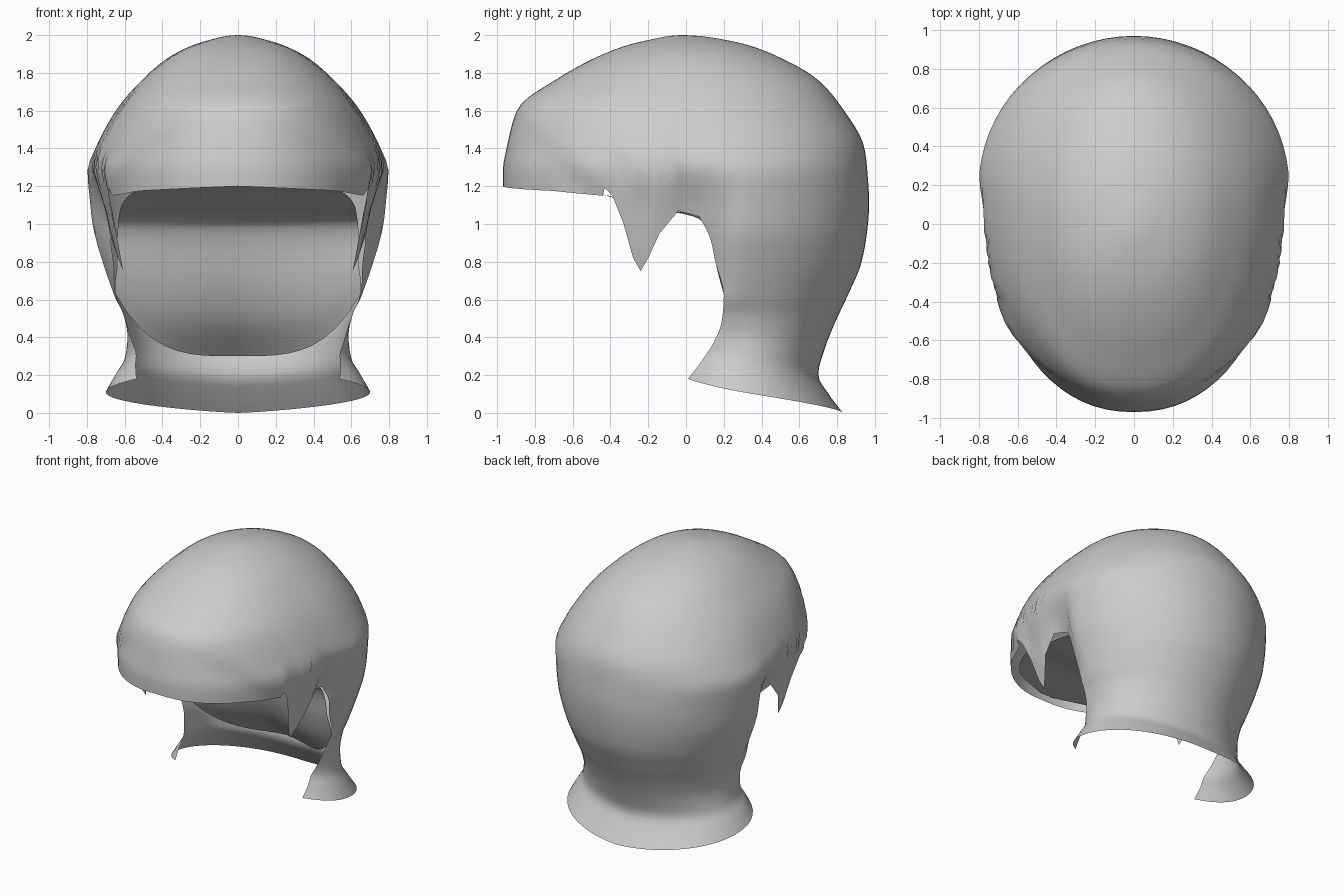
import bpy, bmesh
from math import sin, cos, asin, pi, sqrt, copysign

if "Cube" in bpy.data.objects:
    bpy.data.objects.remove(bpy.data.objects["Cube"])

# horizontal sections: height, front y, back y, half width, y of widest point
SECTIONS = [
    (2.00, -.02, -.02, .00, -.02), (1.98, -.17, .18, .13, .00), (1.95, -.30, .32, .23, .01),
    (1.88, -.48, .50, .37, .03), (1.77, -.68, .69, .50, .06), (1.61, -.89, .83, .64, .10),
    (1.40, -.95, .945, .755, .17), (1.28, -.97, .96, .80, .20), (1.10, -.97, .97, .785, .20),
    (.97, -.97, .96, .77, .20), (.80, -.97, .93, .72, .20), (.63, -.80, .86, .66, .21),
    (.48, -.45, .79, .605, .25), (.34, -.15, .735, .585, .28), (.20, -.08, .70, .60, .30),
    (.10, -.09, .755, .65, .30), (.00, -.12, .83, .70, .30)]
# lower front rim seen from the side: y, z (visor, cheek point, ear arch)
RIM = [(-.97, 1.2), (-.7, 1.175), (-.44, 1.15), (-.43, 1.19), (-.39, 1.15), (-.33, 1.0),
       (-.28, .82), (-.24, .75), (-.2, .82), (-.14, .95), (-.04, 1.07), (.07, 1.04)]
# front edge of the neck guard: level, y
NECK_EDGE = [(1.04, .07), (.92, .13), (.8, .155), (.62, .2), (.44, .19), (.3, .155), (.12, .075), (0, .01)]
# inner lining rows: centre y, centre z, side y, side z, half width
LINING = [(-.94, 1.23, -.94, 1.23, .06), (-.8, 1.21, -.78, 1.2, .38), (-.5, 1.17, -.48, 1.165, .56),
          (-.25, 1.10, -.22, 1.09, .62), (.05, 1.05, .04, 1.04, .63), (.17, 1.0, .1, 1.0, .635),
          (.22, .9, .14, .9, .64), (.28, .7, .16, .78, .64), (.38, .5, .18, .7, .65),
          (.58, .3, .2, .63, .65)]
FRONT_POWER = 2.2


def smooth(v):
    v = max(0.0, min(1.0, v))
    return v * v * (3 - 2 * v)


def curve(keys, vals, t):
    """Smooth interpolation without overshoot."""
    i = max(k for k in range(len(keys) - 1) if k == 0 or keys[k] <= t + 1e-9)
    d = [(vals[k + 1] - vals[k]) / (keys[k + 1] - keys[k]) for k in range(len(keys) - 1)]

    def slope(k):
        if k == 0 or k == len(d):
            return d[min(k, len(d) - 1)]
        return 2 * d[k - 1] * d[k] / (d[k - 1] + d[k]) if d[k - 1] * d[k] > 0 else 0

    h = keys[i + 1] - keys[i]
    u = max(0, min(1, (t - keys[i]) / h))
    return ((1 + 2 * u) * (1 - u) ** 2 * vals[i] + u * (1 - u) ** 2 * h * slope(i)
            + u * u * (3 - 2 * u) * vals[i + 1] + u * u * (u - 1) * h * slope(i + 1))


KEYS = [sqrt(2 - s[0]) for s in SECTIONS]
COLS = list(zip(*SECTIONS))[1:]


def section(z):
    return [curve(KEYS, c, sqrt(max(0, 2 - z))) for c in COLS]


def angle_at(y, z):
    yf, yb, w, yc = section(z)
    if y > yc:
        return asin(min(1, (y - yc) / (yb - yc)))
    return -asin(min(1, (yc - y) / (yc - yf)) ** (FRONT_POWER / 2))


def surface(z, a, lift=0):
    yf, yb, w, yc = section(z)
    e = 1 if a > 0 else 2 / FRONT_POWER
    y = yc + copysign(abs(sin(a)) ** e, a) * (yb - yc if a > 0 else yc - yf)
    x = w * max(0, cos(a)) ** e
    # cheek point and ear rim tuck inward
    tuck = smooth((1.4 - z) / .42) * smooth((z - .5) / .25)
    x *= 1 - tuck * (.085 * smooth((y + .5) / .2) + .07 * smooth((y + .15) / .2)) * smooth((.26 - y) / .2)
    # visor is set back slightly below the brow crease
    x *= 1 - .045 * smooth((1.6 - .87 * (y + .9) - z) / .08) * smooth((-.36 - y) / .12)
    return (x, y, z + lift)


def grid(bm, rows):
    vs = [[bm.verts.new(p) for p in row] for row in rows]
    for r, s in zip(vs, vs[1:]):
        for i in range(len(r) - 1):
            bm.faces.new((r[i], r[i + 1], s[i + 1], s[i]))


def finish(bm, name):
    """Weld, face outward, shade smooth and mirror across x."""
    bmesh.ops.remove_doubles(bm, verts=bm.verts, dist=.0005)
    bmesh.ops.recalc_face_normals(bm, faces=bm.faces)
    if sum(f.normal.x * f.calc_area() for f in bm.faces) < 0:
        bmesh.ops.reverse_faces(bm, faces=bm.faces)
    mesh = bpy.data.meshes.new(name)
    bm.to_mesh(mesh)
    bm.free()
    obj = bpy.data.objects.new(name, mesh)
    bpy.context.collection.objects.link(obj)
    for p in mesh.polygons:
        p.use_smooth = True
    mirror = obj.modifiers.new("mirror", 'MIRROR')
    mirror.use_clip = True
    mirror.merge_threshold = .001


# dome with visor, cheek points and ear arch
bm = bmesh.new()
columns = []
rim = [(angle_at(y, z), z) for y, z in RIM]
for (a0, z0), (a1, z1) in zip(rim, rim[1:]):
    n = max(1, round((a1 - a0) / .08))
    columns += [(a0 + (a1 - a0) * i / n, z0 + (z1 - z0) * i / n) for i in range(n)]
START, REAR, ROWS = rim[-1][0], 18, 30
columns += [(START + (pi / 2 - START) * i / REAR, 1.04) for i in range(REAR + 1)]
grid(bm, [[surface(zb + (2 - zb) * sin(pi / 2 * j / ROWS), a) for a, zb in columns]
          for j in range(ROWS + 1)])

# back of the head and flared neck guard
lower = []
for j in range(ROWS + 1):
    z = 1.04 * (1 - j / ROWS)
    y_open = curve([-h for h, y in NECK_EDGE], [y for h, y in NECK_EDGE], -z)
    a0 = angle_at(y_open, z)
    row = []
    for i in range(REAR + 1):
        k = i / REAR
        lift = .18 * max(0, 1 - z / .6) * (1 - k) ** 1.3
        row.append(surface(z, a0 + (pi / 2 - a0) * k, lift))
    lower.append(row)
grid(bm, lower)
finish(bm, "helmet_shell")

# inner lining: underside behind the visor and wall across the opening
bm = bmesh.new()
rows = []
for j in range(28):
    t = j / 27 * (len(LINING) - 1)
    yc, zc, ys, zs, w = [curve(list(range(len(LINING))), c, t) for c in zip(*LINING)]
    rows.append([(w * s, yc + (ys - yc) * s ** 1.6, zc + (zs - zc) * s ** 3.5)
                 for s in (i / 10 for i in range(11))])
grid(bm, rows)
finish(bm, "inner_lining")
